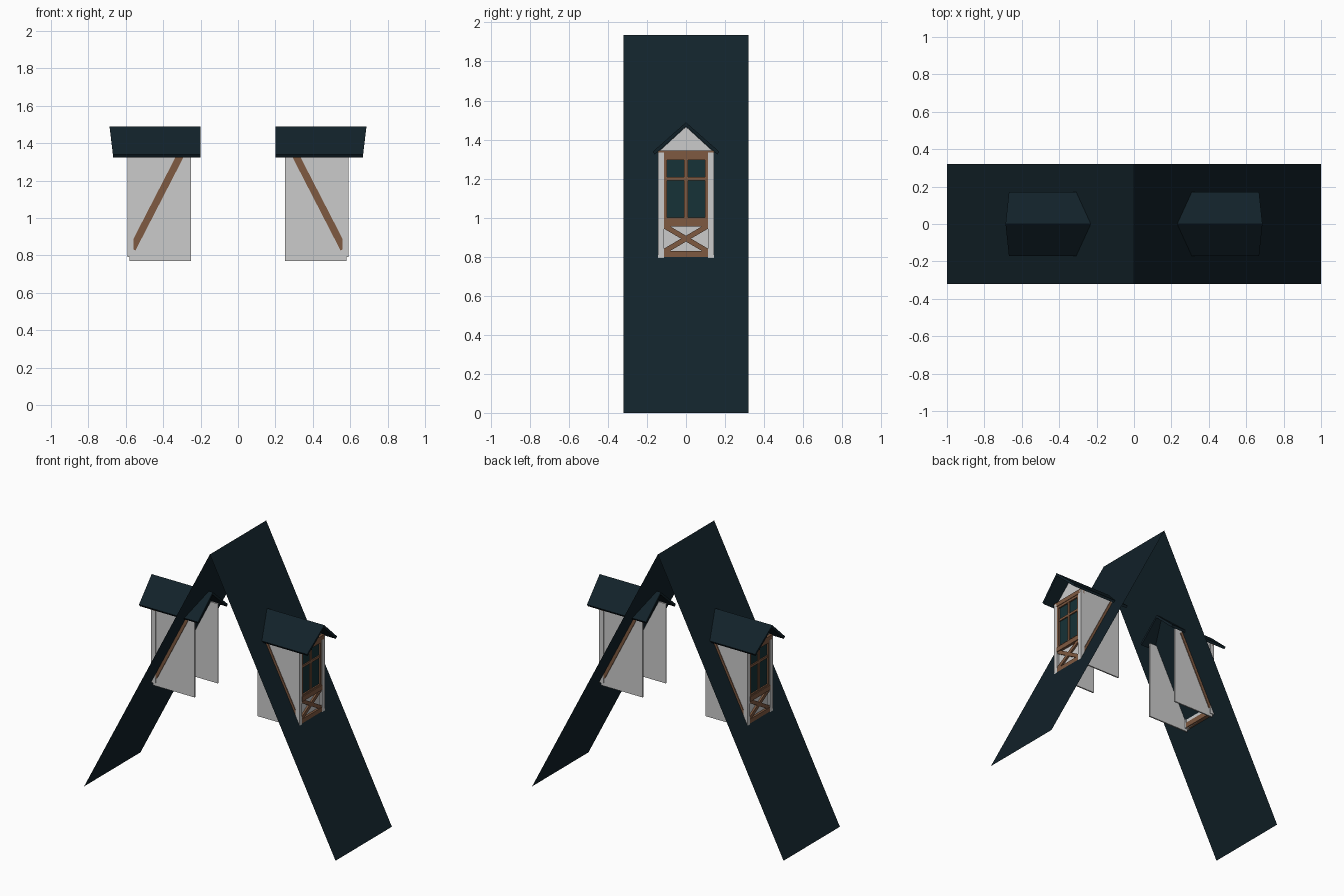
import bpy, bmesh
from mathutils import Vector

if "Cube" in bpy.data.objects:
    bpy.data.objects.remove(bpy.data.objects["Cube"])


def material(name, rgb):
    m = bpy.data.materials.new(name)
    m.diffuse_color = (*rgb, 1)
    m.use_nodes = True
    m.node_tree.nodes["Principled BSDF"].inputs["Base Color"].default_value = m.diffuse_color
    return m


SLATE = material("slate", (0.006, 0.016, 0.023))
WOOD = material("wood", (0.21, 0.10, 0.052))
GLASS = material("glass", (0.008, 0.032, 0.038))


def mesh_object(name, verts, faces, mat=None):
    me = bpy.data.meshes.new(name)
    me.from_pydata(verts, [], faces)
    bm = bmesh.new()
    bm.from_mesh(me)
    bmesh.ops.recalc_face_normals(bm, faces=bm.faces)
    bm.to_mesh(me)
    bm.free()
    if mat:
        me.materials.append(mat)
    ob = bpy.data.objects.new(name, me)
    bpy.context.collection.objects.link(ob)
    return ob


def prism(name, ring_a, ring_b, mat=None):
    n = len(ring_a)
    faces = [tuple(range(n)), tuple(range(n, 2 * n))]
    faces += [(i, (i + 1) % n, n + (i + 1) % n, n + i) for i in range(n)]
    return mesh_object(name, list(ring_a) + list(ring_b), faces, mat)


def box(name, s, x, y, z, mat=None):
    ring = [(y[0], z[0]), (y[1], z[0]), (y[1], z[1]), (y[0], z[1])]
    return prism(name, [(s * x[0], *p) for p in ring], [(s * x[1], *p) for p in ring], mat)


def beam(name, a, b, across, depth, width):
    """Straight timber from a to b; across is its thin direction."""
    a, b, d = Vector(a), Vector(b), Vector(across)
    w = (b - a).normalized().cross(d) * width / 2
    d = d * depth / 2
    corners = [w + d, w - d, -w - d, -w + d]
    return prism(name, [a + c for c in corners], [b + c for c in corners], WOOD)


# Main roof: two thin slopes meeting at the ridge
Y = 0.32
mesh_object("main_roof",
            [(-1, -Y, 0), (-1, Y, 0), (0, Y, 1.935), (0, -Y, 1.935), (1, Y, 0), (1, -Y, 0)],
            [(0, 3, 2, 1), (3, 5, 4, 2)], SLATE)

for s, side in ((1, "right"), (-1, "left")):
    def n(part):
        return f"{side}_dormer_{part}"

    # Dormer roof, its ridge jutting out beyond the eaves
    prof = [(0, 1.488), (0.17, 1.338), (0.16, 1.323), (0, 1.468), (-0.16, 1.323), (-0.17, 1.338)]
    prism(n("roof"), [(s * 0.2, y, z) for y, z in prof],
          [(s * (0.667 + (z - 1.323) * 0.12), y, z) for y, z in prof], SLATE)

    # Front wall with gable
    wall = [(-0.135, 0.79), (0.135, 0.79), (0.135, 1.343), (0, 1.466), (-0.135, 1.343)]
    prism(n("front_wall"), [(s * 0.56, *p) for p in wall], [(s * 0.572, *p) for p in wall])

    for t in (1, -1):
        # Side walls, corner posts and braces along the main roof
        box(n("side_wall"), s, (0.25, 0.58), (t * 0.127, t * 0.137), (0.77, 1.342))
        box(n("post"), s, (0.558, 0.59), (t * 0.113, t * 0.143), (0.79, 1.335))
        beam(n("side_brace"), (s * 0.31, t * 0.135, 1.33), (s * 0.565, t * 0.135, 0.835),
             (0, 1, 0), 0.014, 0.038)
        # Crossed braces under the window
        beam(n("cross_brace"), (s * 0.576, -t * 0.115, 0.825), (s * 0.576, t * 0.115, 0.96),
             (1, 0, 0), 0.018, 0.026)
        # Window side rails
        box(n("window_stile"), s, (0.565, 0.586), (t * 0.098, t * 0.113), (0.99, 1.315), WOOD)

    # Horizontal timbers
    box(n("head_beam"), s, (0.558, 0.59), (-0.143, 0.143), (1.312, 1.343), WOOD)
    box(n("sill_beam"), s, (0.558, 0.592), (-0.113, 0.113), (0.955, 0.99), WOOD)
    box(n("base_beam"), s, (0.558, 0.588), (-0.113, 0.113), (0.79, 0.828), WOOD)

    # Window: glass, rails and glazing bars
    box(n("glass"), s, (0.566, 0.576), (-0.1, 0.1), (0.99, 1.312), GLASS)
    box(n("window_rail_top"), s, (0.565, 0.586), (-0.1, 0.1), (1.295, 1.313), WOOD)
    box(n("window_rail_bottom"), s, (0.565, 0.586), (-0.1, 0.1), (0.988, 1.0), WOOD)
    box(n("mullion"), s, (0.566, 0.584), (-0.009, 0.009), (0.99, 1.3), WOOD)
    box(n("transom"), s, (0.566, 0.584), (-0.1, 0.1), (1.19, 1.207), WOOD)
